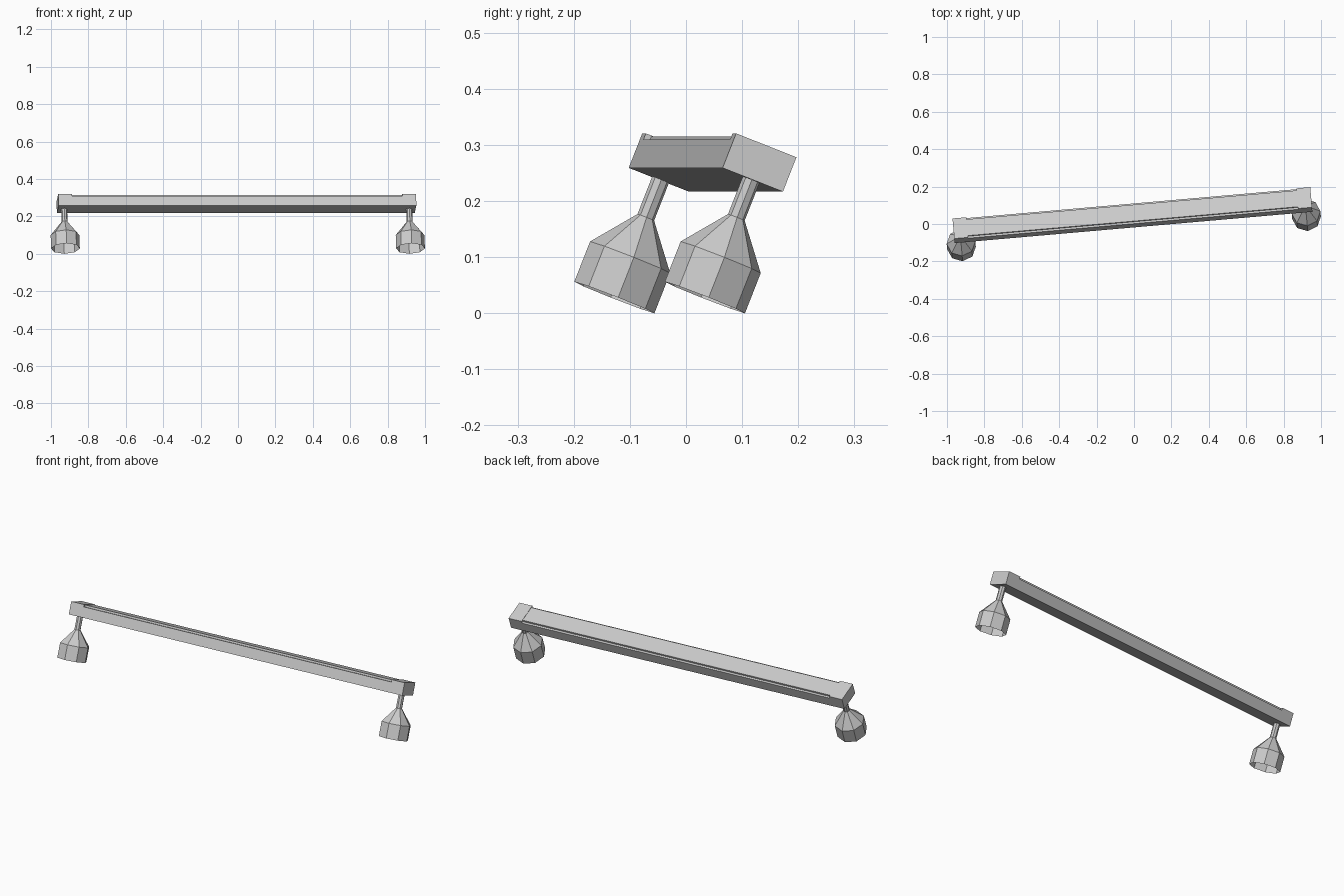
import bpy, bmesh
from math import radians, sin, cos, pi
from mathutils import Matrix

cube = bpy.data.objects.get("Cube")
if cube:
    bpy.data.objects.remove(cube, do_unlink=True)

grey = bpy.data.materials.new("light_grey")
grey.use_nodes = True
colour = (0.6, 0.6, 0.6, 1)
grey.diffuse_color = colour
grey.node_tree.nodes["Principled BSDF"].inputs["Base Color"].default_value = colour

# The whole fixture is turned sideways and tipped back
POSE = (Matrix.Translation((0, -0.047, 0.028))
        @ Matrix.Rotation(radians(5), 4, 'Z')
        @ Matrix.Rotation(radians(-21.5), 4, 'X'))

HALF_LENGTH, BLOCK_INNER = 0.96, 0.886
HALF_DEPTH, BOTTOM, TOP = 0.058, 0.2255, 0.2915
LAMP_X = 0.926


def add_object(name, bm):
    mesh = bpy.data.meshes.new(name)
    bm.to_mesh(mesh)
    bm.free()
    mesh.materials.append(grey)
    obj = bpy.data.objects.new(name, mesh)
    obj.matrix_world = POSE
    bpy.context.collection.objects.link(obj)
    return obj


def extrude_profile(name, profile, x0, x1):
    """Extrude a (y, z) outline along x."""
    bm = bmesh.new()
    face = bm.faces.new([bm.verts.new((x0, y, z)) for y, z in profile])
    new = bmesh.ops.extrude_face_region(bm, geom=[face])["geom"]
    moved = [v for v in new if isinstance(v, bmesh.types.BMVert)]
    bmesh.ops.translate(bm, verts=moved, vec=(x1 - x0, 0, 0))
    bmesh.ops.recalc_face_normals(bm, faces=bm.faces)
    return add_object(name, bm)


def lathe(name, rings, x, sides=8):
    """Open shell from (radius, z) rings."""
    bm = bmesh.new()
    loops = [[bm.verts.new((x + r * cos(2 * pi * i / sides), r * sin(2 * pi * i / sides), z))
              for i in range(sides)] for r, z in rings]
    for low, high in zip(loops, loops[1:]):
        for i in range(sides):
            j = (i + 1) % sides
            bm.faces.new((low[i], low[j], high[j], high[i]))
    return add_object(name, bm)


# Long bar with a stepped upper edge on both sides
step, ledge, plate_top = 0.011, TOP - 0.012, TOP - 0.002
half = [(HALF_DEPTH, BOTTOM), (HALF_DEPTH, ledge),
        (HALF_DEPTH - step, ledge), (HALF_DEPTH - step, plate_top)]
bar_profile = half + [(-y, z) for y, z in reversed(half)]
extrude_profile("bar", bar_profile, -BLOCK_INNER, BLOCK_INNER)

# End blocks and hanging lamps
block_profile = [(HALF_DEPTH, BOTTOM), (HALF_DEPTH, TOP),
                 (-HALF_DEPTH, TOP), (-HALF_DEPTH, BOTTOM)]
shade_rings = [(0.077, 0), (0.077, 0.077), (0.016, 0.1535)]
stem_rings = [(0.016, 0.1535), (0.016, BOTTOM)]
for side, s in (("left", 1), ("right", -1)):
    extrude_profile(side + "_end_block", block_profile, s * BLOCK_INNER, s * HALF_LENGTH)
    lathe(side + "_lamp_shade", shade_rings, s * LAMP_X)
    lathe(side + "_lamp_stem", stem_rings, s * LAMP_X)
